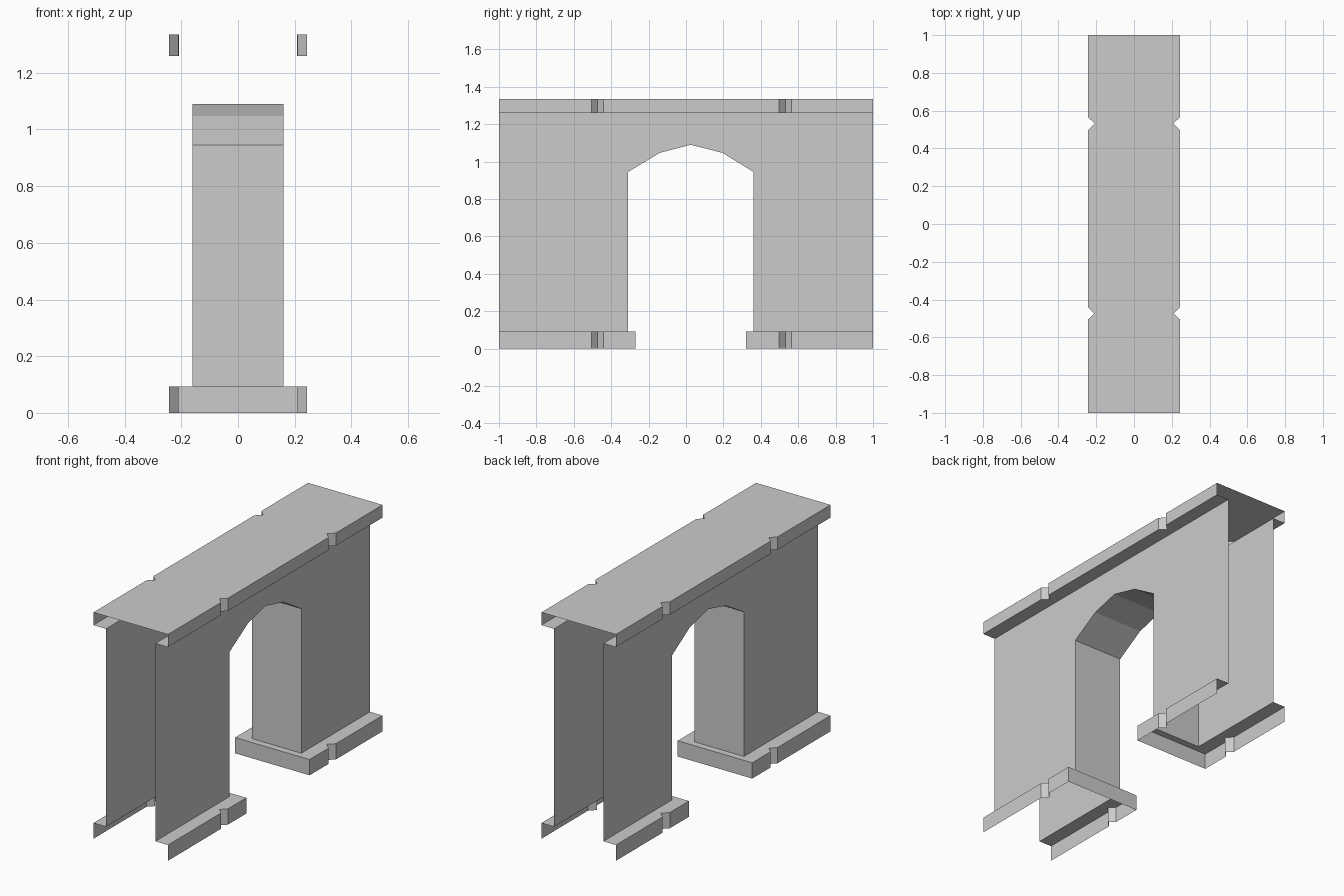
import bpy, bmesh

if "Cube" in bpy.data.objects:
    bpy.data.objects.remove(bpy.data.objects["Cube"])

W, T = 0.243, 0.161             # half widths: trim and wall
BASE, LIP, TOP = 0.093, 1.26, 1.335
ARCH = [(-0.31, BASE), (-0.31, 0.945), (-0.14, 1.047), (0.025, 1.09),
        (0.195, 1.047), (0.36, 0.945), (0.36, BASE)]
NOTCH_LOW = [(W, -0.505), (W - 0.033, -0.473), (W, -0.442)]
NOTCH_HIGH = [(W, 0.498), (W - 0.035, 0.532), (W, 0.565)]


def build(name, faces):
    bm = bmesh.new()
    for f in faces:
        bm.faces.new([bm.verts.new(p) for p in f])
    bmesh.ops.remove_doubles(bm, verts=bm.verts, dist=1e-5)
    mesh = bpy.data.meshes.new(name)
    bm.to_mesh(mesh)
    bm.free()
    bpy.context.collection.objects.link(bpy.data.objects.new(name, mesh))


def flat(path, z):
    return [(x, y, z) for x, y in path]


def band(path, z0, z1):
    return [[(*p, z0), (*q, z0), (*q, z1), (*p, z1)]
            for p, q in zip(path, path[1:])]


def other_side(path):
    return [(-x, y) for x, y in reversed(path)]


# Arched wall: two open-ended skins joined by the arch reveal
outline = [(-1, BASE)] + ARCH + [(1, BASE), (1, LIP), (-1, LIP)]
faces = [[(T, y, z) for y, z in outline],
         [(-T, y, z) for y, z in reversed(outline)]]
for p, q in zip(ARCH, ARCH[1:]):
    faces.append([(T, *p), (-T, *p), (-T, *q), (T, *q)])
build("arched_wall", faces)

# Coping: top, notched side bands and the undersides of the overhang
side = [(W, -1)] + NOTCH_LOW + NOTCH_HIGH + [(W, 1)]
left = other_side(side)
faces = [flat(side + left, TOP)] + band(side, LIP, TOP) + band(left, LIP, TOP)
faces.append(flat(side + [(T, 1), (T, -1)], LIP)[::-1])
faces.append(flat(left + [(-T, -1), (-T, 1)], LIP)[::-1])
build("coping", faces)

# Notched plinths: skirt and ledge around each pier
side = [(W, -1)] + NOTCH_LOW + [(W, -0.27)]
skirt = side + other_side(side)
ledge = skirt + [(-T, -1), (-T, -0.31), (T, -0.31), (T, -1)]
build("plinth_near", band(skirt, 0, BASE) + [flat(ledge, BASE)])

side = [(W, 0.32)] + NOTCH_HIGH + [(W, 1)]
skirt = other_side(side) + side
ledge = skirt + [(T, 1), (T, 0.36), (-T, 0.36), (-T, 1)]
build("plinth_far", band(skirt, 0, BASE) + [flat(ledge, BASE)])
